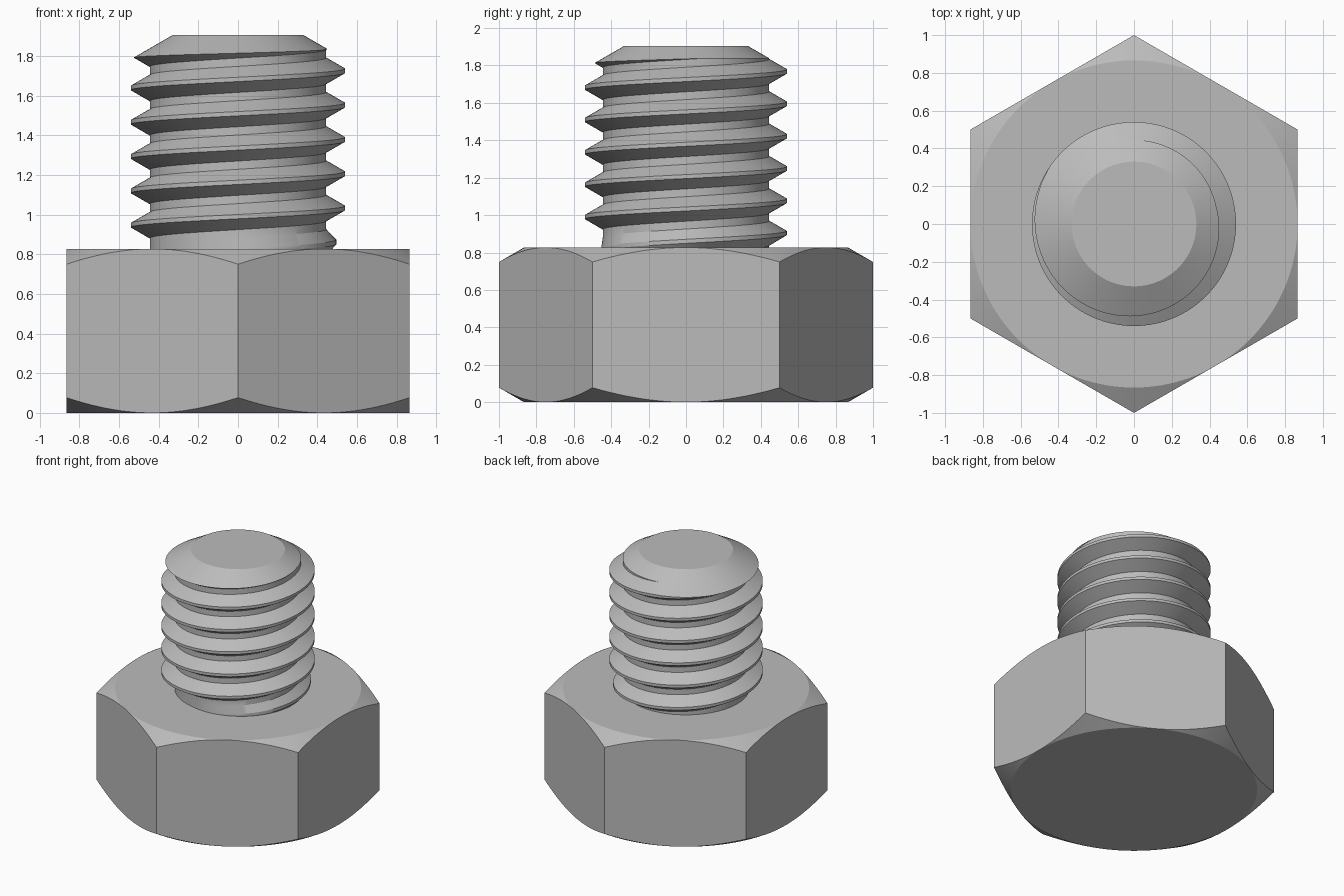
import bpy
import bmesh
from math import cos, sin, pi, radians, tan

if "Cube" in bpy.data.objects:
    bpy.data.objects.remove(bpy.data.objects["Cube"])

SEGMENTS = 144
HEAD_HEIGHT, APOTHEM = 0.827, 0.866
TOP, TIP_RADIUS = 1.905, 0.33
ROOT, CREST, PITCH = 0.445, 0.54, 0.173
CREST_Z = 0.86              # crest height on the +x side, near the head
SLOPE = tan(radians(30))    # shared by chamfers and thread flanks

steel = bpy.data.materials.new("steel grey")
steel.use_nodes = True
grey = (0.5, 0.5, 0.5, 1)
steel.diffuse_color = grey
steel.node_tree.nodes["Principled BSDF"].inputs["Base Color"].default_value = grey


def make_object(name, bm):
    bmesh.ops.recalc_face_normals(bm, faces=bm.faces)
    mesh = bpy.data.meshes.new(name)
    bm.to_mesh(mesh)
    bm.free()
    mesh.materials.append(steel)
    obj = bpy.data.objects.new(name, mesh)
    bpy.context.collection.objects.link(obj)
    return obj


def smooth(obj):
    bpy.ops.object.select_all(action="DESELECT")
    obj.select_set(True)
    bpy.context.view_layer.objects.active = obj
    bpy.ops.object.shade_smooth_by_angle(angle=radians(25))


def lathe(name, profile):
    """Closed solid from profile(angle), a list of (radius, z) going up."""
    bm = bmesh.new()
    columns = []
    for j in range(SEGMENTS):
        a = 2 * pi * j / SEGMENTS
        columns.append([bm.verts.new((r * cos(a), r * sin(a), z)) for r, z in profile(a)])
    for j, col in enumerate(columns):
        nxt = columns[(j + 1) % SEGMENTS]
        for i in range(len(col) - 1):
            bm.faces.new((col[i], nxt[i], nxt[i + 1], col[i + 1]))
    bm.faces.new([c[0] for c in reversed(columns)])
    bm.faces.new([c[-1] for c in columns])
    bmesh.ops.remove_doubles(bm, verts=bm.verts, dist=0.00001)
    return make_object(name, bm)


# Hexagonal head, its corners trimmed by a cone above and below
def head_profile(a):
    sixth = pi / 3
    r = APOTHEM / cos((a + sixth / 2) % sixth - sixth / 2)
    drop = (r - APOTHEM) * SLOPE
    return [(APOTHEM, 0), (r, drop), (r, HEAD_HEIGHT - drop), (APOTHEM, HEAD_HEIGHT)]


smooth(lathe("hex_head", head_profile))

# Threaded shank: a helical sheet with four profile points per turn
half_crest = PITCH / 16
half_base = half_crest + (CREST - ROOT) * SLOPE
points = [(-half_base, 0), (-half_crest, 1), (half_crest, 1), (half_base, 0)]
FIRST, LAST = -2, 9

bm = bmesh.new()
columns = []
for j in range(SEGMENTS):
    a = 2 * pi * j / SEGMENTS
    column = []
    for turn in range(FIRST, LAST):
        z = CREST_Z + PITCH * (turn + j / SEGMENTS)
        # the thread grows out of the shank just above the head
        grow = min(max((z - 0.81) / 0.095, 0), 1) if z < TOP + PITCH else 0
        for dz, lift in points:
            r = ROOT + (CREST - ROOT) * lift * grow
            column.append(bm.verts.new((r * cos(a), r * sin(a), z + dz)))
    columns.append(column)
rows = len(columns[0])
for j in range(SEGMENTS - 1):
    for i in range(rows - 1):
        a, b = columns[j], columns[j + 1]
        bm.faces.new((a[i], b[i], b[i + 1], a[i + 1]))
# the seam joins each turn to the next one up
last, first = columns[-1], columns[0]
for i in range(rows - 5):
    bm.faces.new((last[i], first[i + 4], first[i + 5], last[i + 1]))
# close both ends with a fan
low = [c[0] for c in columns] + first[4:0:-1]
high = [c[-1] for c in columns] + last[-2:-5:-1] + [last[-5]]
for loop, z in ((low, 0.3), (high, 2.6)):
    centre = bm.verts.new((0, 0, z))
    for v, w in zip(loop, loop[1:] + loop[:1]):
        if v is not w:
            bm.faces.new((centre, v, w))
shank = make_object("threaded_shank", bm)

# Trim the shank to length with a chamfered tip
outer = 0.6
blank = lathe("shank_blank", lambda a: [
    (outer, HEAD_HEIGHT - 0.02),
    (outer, TOP - (outer - TIP_RADIUS) * SLOPE),
    (TIP_RADIUS, TOP)])
blank.hide_render = True
trim = shank.modifiers.new("trim", "BOOLEAN")
trim.operation = "INTERSECT"
trim.solver = "EXACT"
trim.object = blank
bpy.context.view_layer.objects.active = shank
bpy.ops.object.modifier_apply(modifier="trim")
bpy.data.objects.remove(blank)
smooth(shank)
